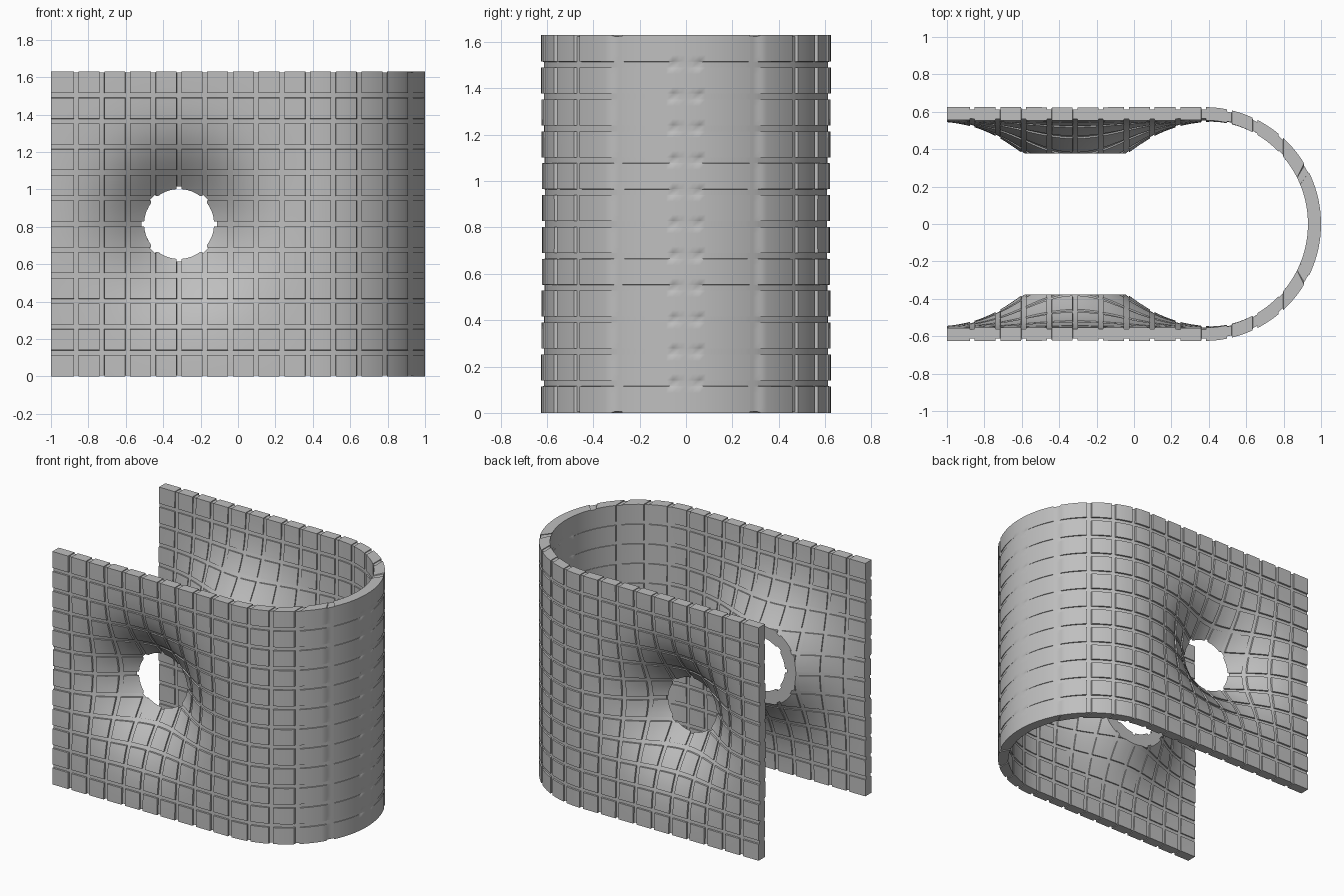
import bpy, bmesh, math
from mathutils import Vector

cube = bpy.data.objects.get("Cube")
if cube:
    bpy.data.objects.remove(cube, do_unlink=True)

HEIGHT = 1.63
ARC_X, R_OUT, R_IN = 0.375, 0.625, 0.555      # bend centre and radii
HOLE_X, HOLE_Z = -0.315, 0.815
PITCH, HALF, WALL = 0.1375, 0.013, 0.0006     # groove grid

x_grooves = [HOLE_X + k * PITCH for k in range(-4, 10)]
z_grooves = [HOLE_Z + k * PITCH for k in range(-5, 6)]


def to_length(x):
    return x if x < ARC_X else ARC_X + R_OUT * math.asin(min(1, (x - ARC_X) / R_OUT))


def stations(start, grooves, end, step, convert=lambda v: v):
    """Positions along one direction as (position, is_in_groove)."""
    marks = [(convert(start), False)]
    for g in grooves:
        for off, inside in ((-HALF, False), (-HALF + WALL, True), (HALF - WALL, True), (HALF, False)):
            marks.append((convert(g + off), inside))
    marks.append((convert(end), False))
    result = [marks[0]]
    for (a, ia), (b, ib) in zip(marks, marks[1:]):
        n = max(1, math.ceil((b - a) / step))
        for i in range(1, n):
            result.append((a + (b - a) * i / n, ia and ib))
        result.append((b, ib))
    return result


columns = stations(-1, x_grooves, 1, 0.03, to_length)
rows = stations(0, z_grooves, HEIGHT, 0.03)
SPLIT = 0.8                                   # past here the inner wall follows by angle


def wall_xy(s, inner):
    """Distance along the bend to plan position on the back half."""
    if s <= ARC_X:
        return s, (R_IN if inner else R_OUT)
    angle = (s - ARC_X) / R_OUT
    if not inner:
        return ARC_X + R_OUT * math.sin(angle), R_OUT * math.cos(angle)
    x = ARC_X + R_OUT * math.sin(angle)
    if x <= SPLIT:
        a = math.asin((x - ARC_X) / R_IN)
    else:
        a0, b0 = math.asin((SPLIT - ARC_X) / R_OUT), math.asin((SPLIT - ARC_X) / R_IN)
        a = b0 + (angle - a0) / (math.pi / 2 - a0) * (math.pi / 2 - b0)
    return ARC_X + R_IN * math.sin(a), R_IN * math.cos(a)


def point(col, row, inner, side):
    (s, cut_x), (z, cut_z) = col, row
    x, y = wall_xy(s, inner)
    r2 = (x - HOLE_X) ** 2 + (z - HOLE_Z) ** 2
    fade = min(1, max(0, y) / 0.15)
    # funnel pressed inwards
    y -= fade * (0.316 * math.exp(-r2 / 0.137) if inner else 0.335 * math.exp(-r2 / 0.115))
    # grooves on both faces
    if cut_z or (cut_x and not (inner and x > SPLIT)):
        y += fade * (0.008 if inner else -0.012)
    # small notches along the top and bottom rims
    if cut_x and z in (0, HEIGHT):
        z += 0.005 if z == 0 else -0.005
    return Vector((x, side * y, z))


# Bent sheet: front half, round the bend, back half
path = [(c, -1) for c in columns] + [(c, 1) for c in reversed(columns[:-1])]
bm = bmesh.new()
skins = [[[bm.verts.new(point(c, row, inner, side)) for row in rows] for c, side in path]
         for inner in (False, True)]
outer, inner = skins
nc, nr = len(path), len(rows)
for i in range(nc - 1):
    for j in range(nr - 1):
        for g in skins:
            bm.faces.new((g[i][j], g[i + 1][j], g[i + 1][j + 1], g[i][j + 1]))
    for j in (0, nr - 1):
        bm.faces.new((outer[i][j], outer[i + 1][j], inner[i + 1][j], inner[i][j]))
for j in range(nr - 1):
    for i in (0, nc - 1):
        bm.faces.new((outer[i][j], outer[i][j + 1], inner[i][j + 1], inner[i][j]))
bmesh.ops.recalc_face_normals(bm, faces=bm.faces)
mesh = bpy.data.meshes.new("grooved_sheet")
bm.to_mesh(mesh)
bm.free()
sheet = bpy.data.objects.new("grooved_sheet", mesh)
bpy.context.collection.objects.link(sheet)

# Cutter that opens both funnel tips
bpy.ops.mesh.primitive_cylinder_add(vertices=48, radius=0.4, depth=0.756,
                                    location=(HOLE_X, 0, HOLE_Z), rotation=(math.pi / 2, 0, 0))
cutter = bpy.context.object
cutter.name = "hole_cutter"
cutter.hide_render = True

bpy.ops.object.select_all(action='DESELECT')
sheet.select_set(True)
bpy.context.view_layer.objects.active = sheet
mod = sheet.modifiers.new("open_funnels", 'BOOLEAN')
mod.operation = 'DIFFERENCE'
mod.solver = 'EXACT'
mod.object = cutter
bpy.ops.object.modifier_apply(modifier=mod.name)
bpy.data.objects.remove(cutter, do_unlink=True)

# Plain grey finish
grey = bpy.data.materials.new("plain_grey")
grey.use_nodes = True
colour = (0.52, 0.52, 0.52, 1)
grey.diffuse_color = colour
grey.node_tree.nodes["Principled BSDF"].inputs["Base Color"].default_value = colour
sheet.data.materials.clear()
sheet.data.materials.append(grey)
bpy.ops.object.shade_smooth_by_angle(angle=math.radians(30))
